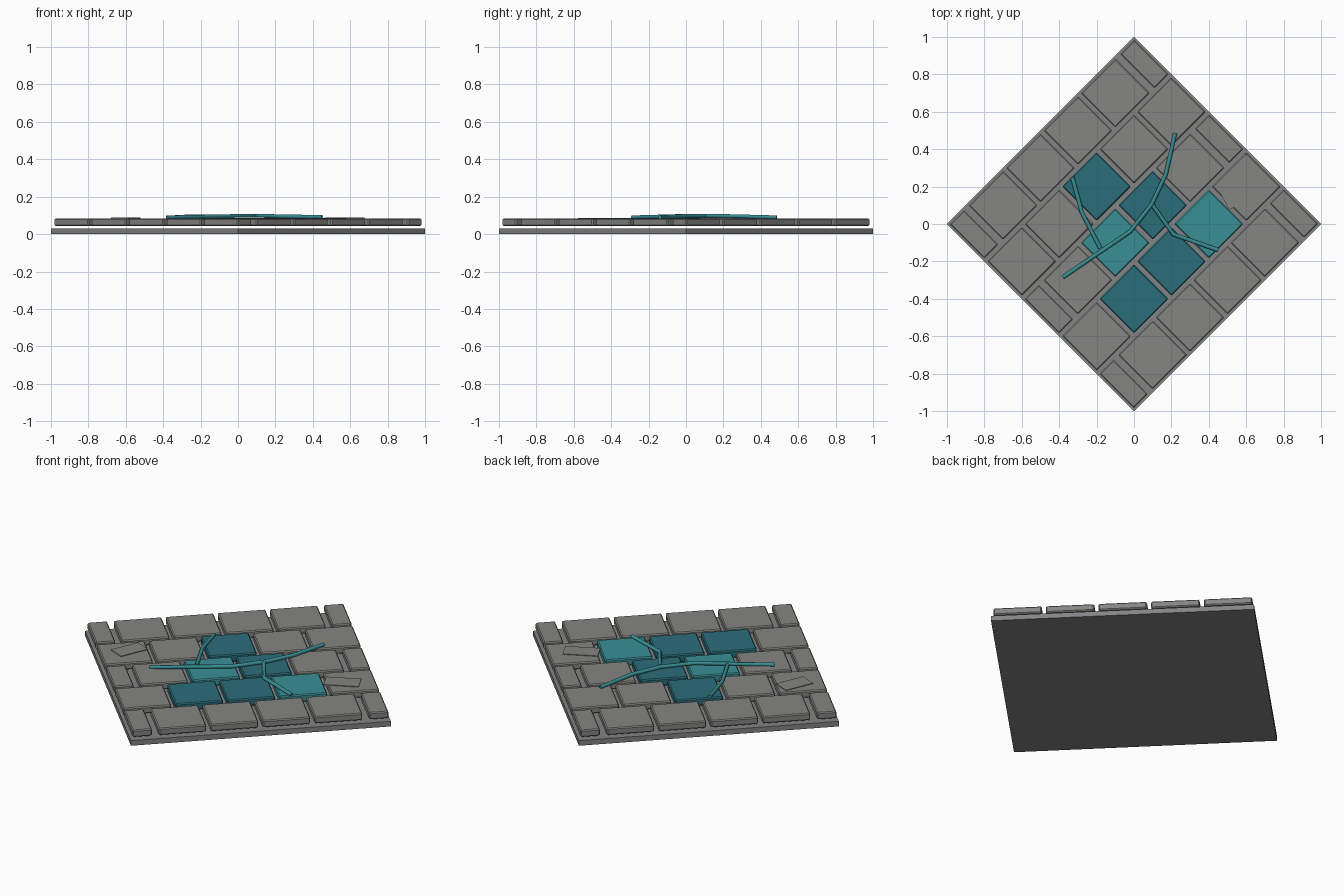
import bpy
from math import radians, sqrt
from mathutils import Matrix, Vector

if "Cube" in bpy.data.objects:
    bpy.data.objects.remove(bpy.data.objects["Cube"])

TURN = Matrix.Rotation(radians(45), 4, 'Z')   # whole slab is turned to a diamond
SIDE = sqrt(2)
PITCH = SIDE / 5                              # row and brick spacing
GAP = 0.023


def material(name, rgb):
    m = bpy.data.materials.new(name)
    m.diffuse_color = (*rgb, 1)
    m.use_nodes = True
    m.node_tree.nodes["Principled BSDF"].inputs["Base Color"].default_value = m.diffuse_color
    return m


STONE = material("grey stone", (0.235, 0.235, 0.228))
BASE = material("base grey", (0.23, 0.228, 0.235))
DARK = material("dark teal", (0.024, 0.155, 0.195))
LIGHT = material("light teal", (0.04, 0.275, 0.30))


def box(name, matrix, size, mat, bevel=0.0):
    """Box with its transform applied through a matrix, optionally chamfered."""
    bpy.ops.mesh.primitive_cube_add(size=1)
    ob = bpy.context.object
    ob.name = name
    ob.data.transform(Matrix.Diagonal((*size, 1)))
    ob.matrix_world = matrix
    ob.data.materials.append(mat)
    if bevel:
        mod = ob.modifiers.new("chamfer", 'BEVEL')
        mod.width = bevel
        mod.segments = 1
    return ob


# Base slab
box("base_slab", Matrix.Translation((0, 0, 0.015)) @ TURN, (SIDE, SIDE, 0.03), BASE)

# Brick courses: odd rows have five bricks, even rows four plus two short ends
BOTTOM, TOP = 0.043, 0.084
glowing = {(1, 0): DARK, (1, -1): DARK, (1, 1): LIGHT,
           (0, 0.5): DARK, (0, -0.5): LIGHT, (-1, 0): DARK}
for row in range(-2, 3):
    if row % 2:
        spots = [(k, PITCH - GAP) for k in range(-2, 3)]
    else:
        spots = [(k + 0.5, PITCH - GAP) for k in range(-2, 2)]
        spots += [(s * 0.643 / PITCH, 0.106) for s in (-1, 1)]
    for k, length in spots:
        mat = glowing.get((row, k), STONE)
        top = TOP if mat == STONE else TOP + 0.003
        place = TURN @ Matrix.Translation((k * PITCH, -row * PITCH, (BOTTOM + top) / 2))
        name = "brick" if mat == STONE else "teal_brick"
        box(name, place, (length, PITCH - GAP, top - BOTTOM), mat, 0.006)

# Loose flat chips lying on the bricks
for name, x, y, angle, size in (("chip_right", 0.57, 0.162, 27, (0.19, 0.10)),
                                ("chip_left", -0.60, -0.157, 67, (0.17, 0.10))):
    place = Matrix.Translation((x, y, 0.083)) @ Matrix.Rotation(radians(angle), 4, 'Z')
    box(name, place, (*size, 0.010), STONE)


def vein(name, points):
    """Raised round strand following a path of straight segments."""
    cu = bpy.data.curves.new(name, 'CURVE')
    cu.dimensions = '3D'
    cu.bevel_depth = 0.011
    cu.bevel_resolution = 1
    cu.use_fill_caps = True
    sp = cu.splines.new('POLY')
    sp.points.add(len(points) - 1)
    for p, co in zip(sp.points, points):
        p.co = (*co, 1)
    cu.materials.append(LIGHT)
    bpy.context.collection.objects.link(bpy.data.objects.new(name, cu))


# Teal veins
vein("main_vein", [(-0.38, -0.285, 0.09), (-0.02, -0.04, 0.097), (0.095, 0.105, 0.099),
                   (0.17, 0.265, 0.096), (0.22, 0.485, 0.09)])
vein("left_vein", [(-0.33, 0.25, 0.092), (-0.28, 0.065, 0.094), (-0.18, -0.13, 0.094)])
vein("right_vein", [(0.10, 0.10, 0.099), (0.21, -0.055, 0.096), (0.45, -0.14, 0.092)])
